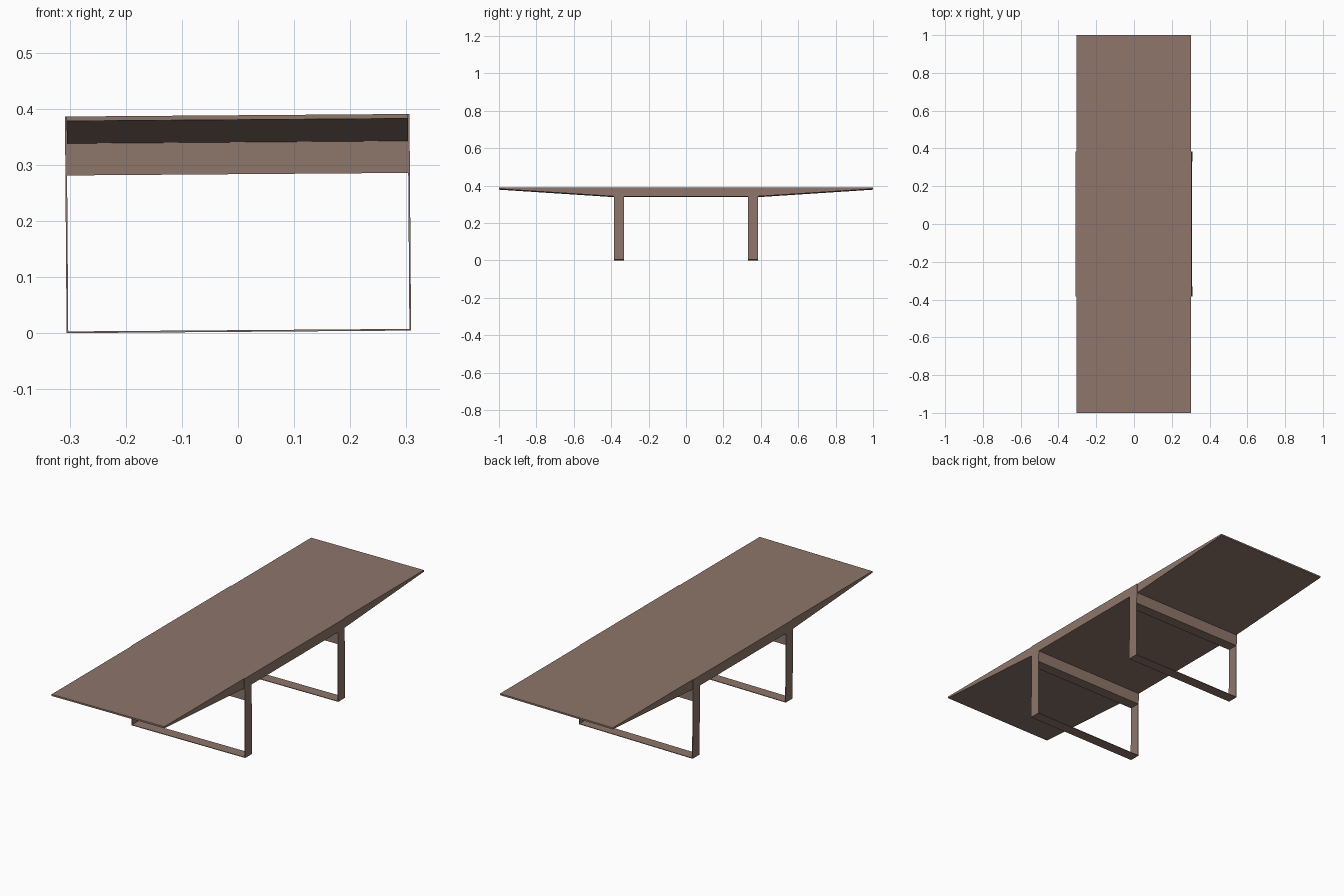
import bpy, bmesh
from mathutils import Matrix

if "Cube" in bpy.data.objects:
    bpy.data.objects.remove(bpy.data.objects["Cube"])

# The whole table is tilted very slightly about y
TILT = Matrix.Translation((0.0015, 0, 0.0023)) @ Matrix.Rotation(-0.0075, 4, 'Y')
W, T = 0.307, 0.003            # outer half width, flat bar thickness
TOP, UNDER = 0.386, 0.338      # table top and flat underside heights
Y0, Y1 = 0.332, 0.385          # leg frame depth range

wood = bpy.data.materials.new("brown_wood")
wood.diffuse_color = (0.27, 0.18, 0.145, 1)
wood.use_nodes = True
wood.node_tree.nodes["Principled BSDF"].inputs["Base Color"].default_value = wood.diffuse_color


def finish(name, bm):
    bmesh.ops.recalc_face_normals(bm, faces=bm.faces)
    me = bpy.data.meshes.new(name)
    bm.to_mesh(me)
    bm.free()
    me.materials.append(wood)
    ob = bpy.data.objects.new(name, me)
    bpy.context.collection.objects.link(ob)
    ob.matrix_world = TILT
    return ob


def prism(name, profile, place, depth):
    """Extrude a closed 2D profile along the given vector."""
    bm = bmesh.new()
    face = bm.faces.new([bm.verts.new(place(a, b)) for a, b in profile])
    ext = bmesh.ops.extrude_face_region(bm, geom=[face])
    verts = [g for g in ext["geom"] if isinstance(g, bmesh.types.BMVert)]
    bmesh.ops.translate(bm, verts=verts, vec=depth)
    return finish(name, bm)


def box(name, x0, x1, y0, y1, z0, z1):
    prism(name, [(x0, y0), (x1, y0), (x1, y1), (x0, y1)],
          lambda a, b: (a, b, z0), (0, 0, z1 - z0))


# Tabletop with tapered ends
prism("tabletop",
      [(-1, TOP), (-1, TOP - 0.008), (-Y1, UNDER), (Y1, UNDER), (1, TOP - 0.008), (1, TOP)],
      lambda y, z: (-W + T, y, z), (2 * (W - T), 0, 0))

# Side frames: apron and two uprights in one flush plate
for side, x in (("left", -W), ("right", W - T)):
    prism(side + "_side_frame",
          [(-Y1, TOP), (-Y1, 0), (-Y0, 0), (-Y0, UNDER), (Y0, UNDER), (Y0, 0), (Y1, 0), (Y1, TOP)],
          lambda y, z: (x, y, z), (T, 0, 0))

# Floor bars and crossbars joining the uprights
for end, y0, y1 in (("front", -Y1, -Y0), ("back", Y0, Y1)):
    box(end + "_floor_bar", -W + T, W - T, y0, y1, 0, T)
    box(end + "_crossbar", -W + T, W - T, y0, y1, 0.281, UNDER)
